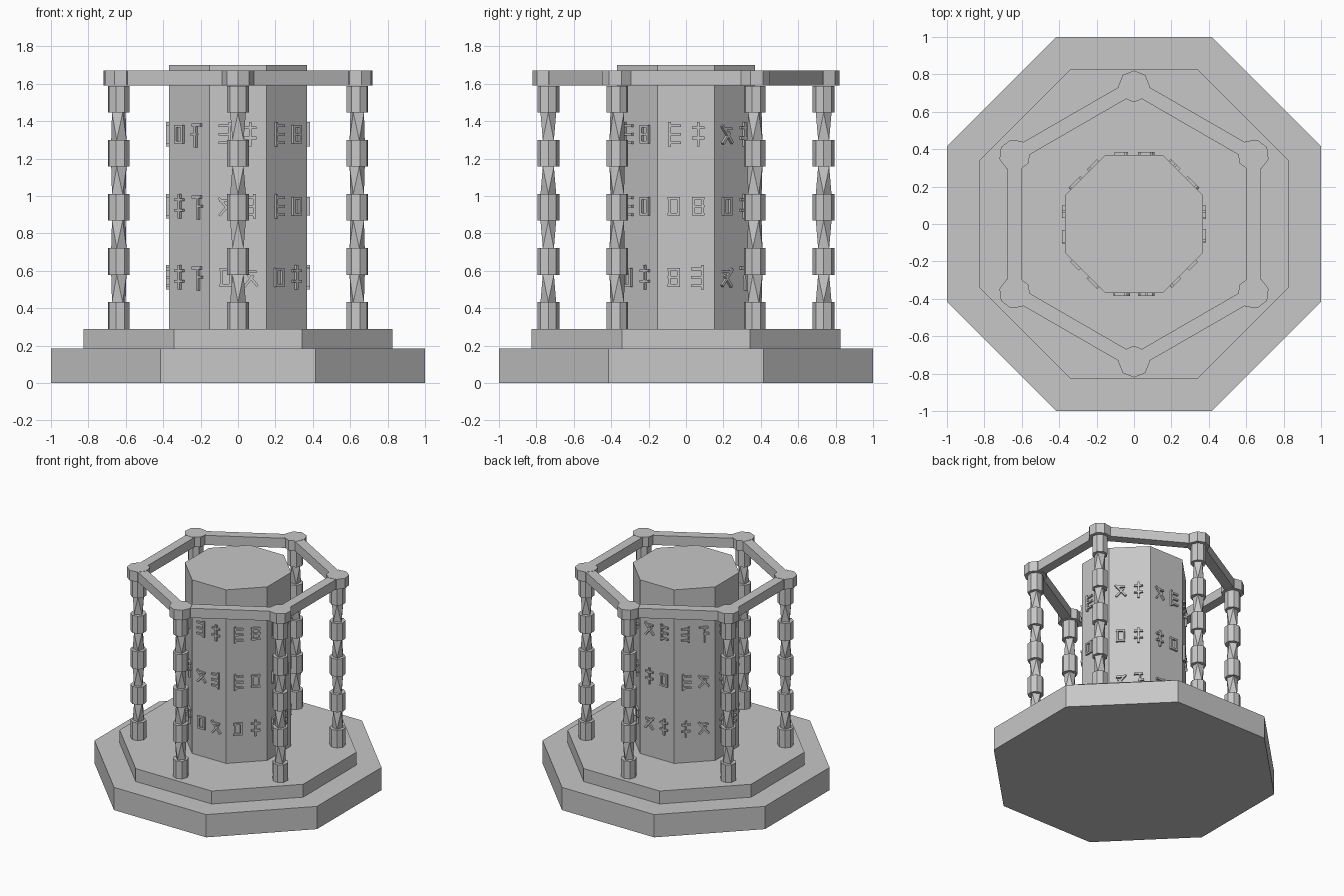
import bpy, bmesh, random
from math import pi, cos, sin, radians
from mathutils import Matrix, Vector

random.seed(4)
cube = bpy.data.objects.get("Cube")
if cube:
    bpy.data.objects.remove(cube, do_unlink=True)

stone = bpy.data.materials.new("grey_stone")
stone.use_nodes = True
GREY = (0.57, 0.57, 0.57, 1)
stone.diffuse_color = GREY
stone.node_tree.nodes["Principled BSDF"].inputs["Base Color"].default_value = GREY


def finish(name, bm):
    bmesh.ops.recalc_face_normals(bm, faces=bm.faces)
    mesh = bpy.data.meshes.new(name)
    bm.to_mesh(mesh)
    bm.free()
    mesh.materials.append(stone)
    obj = bpy.data.objects.new(name, mesh)
    bpy.context.collection.objects.link(obj)
    return obj


def ring(bm, sides, radius, z, turn, centre):
    return [bm.verts.new((centre[0] + radius * cos(turn + 2 * pi * i / sides),
                          centre[1] + radius * sin(turn + 2 * pi * i / sides), z))
            for i in range(sides)]


def prism(bm, sides, radius, z0, z1, turn=0, centre=(0, 0)):
    low = ring(bm, sides, radius, z0, turn, centre)
    high = ring(bm, sides, radius, z1, turn, centre)
    bm.faces.new(low)
    bm.faces.new(high)
    for i in range(sides):
        j = (i + 1) % sides
        bm.faces.new((low[i], low[j], high[j], high[i]))


def twisted_link(bm, radius, z0, z1, turn, centre):
    # square ends turned by an eighth, joined by triangles
    low = ring(bm, 4, radius, z0, turn, centre)
    high = ring(bm, 4, radius, z1, turn + pi / 4, centre)
    for i in range(4):
        j = (i + 1) % 4
        bm.faces.new((low[i], low[j], high[i]))
        bm.faces.new((low[j], high[j], high[i]))


def box(bm, matrix, size):
    bmesh.ops.create_cube(bm, size=1, matrix=matrix @ Matrix.Diagonal((*size, 1)))


# Octagonal steps and central column
EIGHTH = pi / 8
for name, apothem, z0, z1 in (("lower_step", 1, 0, 0.185),
                              ("upper_step", 0.825, 0.185, 0.29),
                              ("central_column", 0.37, 0.29, 1.7)):
    bm = bmesh.new()
    prism(bm, 8, apothem / cos(EIGHTH), z0, z1, EIGHTH)
    finish(name, bm)

# Six posts: five octagonal blocks with twisted links between
POST_R = 0.736
BLOCK, GAP = 0.143, 0.146
post_angles = [pi / 2 + k * pi / 3 for k in range(6)]
for k, a in enumerate(post_angles):
    centre = (POST_R * cos(a), POST_R * sin(a))
    bm = bmesh.new()
    for n in range(5):
        z = 0.29 + n * (BLOCK + GAP)
        prism(bm, 8, 0.059, z, z + BLOCK, a, centre)
        if n < 4:
            twisted_link(bm, 0.042, z + BLOCK, z + BLOCK + GAP, a + n * pi / 4, centre)
    finish(f"post_{k + 1}", bm)
    # octagonal cap over each post
    bm = bmesh.new()
    prism(bm, 8, 0.085, 1.59, 1.672, a, centre)
    finish(f"post_cap_{k + 1}", bm)

# Hexagonal ring beam with an open middle
bm = bmesh.new()
loops = [ring(bm, 6, apothem / cos(pi / 6), z, pi / 6, (0, 0))
         for apothem, z in ((0.675, 1.592), (0.675, 1.67), (0.6, 1.67), (0.6, 1.592))]
for a, b in zip(loops, loops[1:] + loops[:1]):
    for i in range(6):
        j = (i + 1) % 6
        bm.faces.new((a[i], a[j], b[j], b[i]))
finish("ring_beam", bm)

# Abstract relief motifs made of bars: x, z, width, height, tilt in degrees
W, H, T = 0.066, 0.13, 0.014


def frame():
    return [(s * 0.024, 0, T, 0.1, 0) for s in (-1, 1)] + \
           [(0, s * 0.043, W, T, 0) for s in (-1, 1)]


def comb():
    return [(-0.022, 0, T, H, 0)] + [(0.005, z, W, T, 0) for z in (-0.045, 0, 0.045)]


def cross_bars():
    return [(0, 0, T, H, 0), (0, 0.035, W, T, 0), (0, -0.02, W, T, 0)]


def slants():
    return [(0, 0, T, 0.12, 40), (0.008, -0.02, T, 0.08, -40), (0, 0.03, W, T, 0)]


def ladder():
    return frame() + [(0, 0, W, T, 0)]


def tee():
    return [(0, 0.05, W, T, 0), (0.01, -0.01, T, 0.12, 0), (0.02, 0, 0.04, T, 0)]


motifs = [frame, comb, cross_bars, slants, ladder, tee]
for f in range(8):
    turn = Matrix.Rotation(f * pi / 4, 4, "Z")
    bm = bmesh.new()
    for row_z in (1.33, 0.945, 0.565):
        for side, motif in zip((-1, 1), random.sample(motifs, 2)):
            flip = random.choice((-1, 1))
            for x, z, w, h, tilt in motif():
                place = Matrix.Translation(Vector((side * 0.066 + flip * x, -0.374, row_z + z)))
                box(bm, turn @ place @ Matrix.Rotation(radians(flip * tilt), 4, "Y"),
                    (w, 0.022, h))
    finish(f"relief_marks_{f + 1}", bm)
